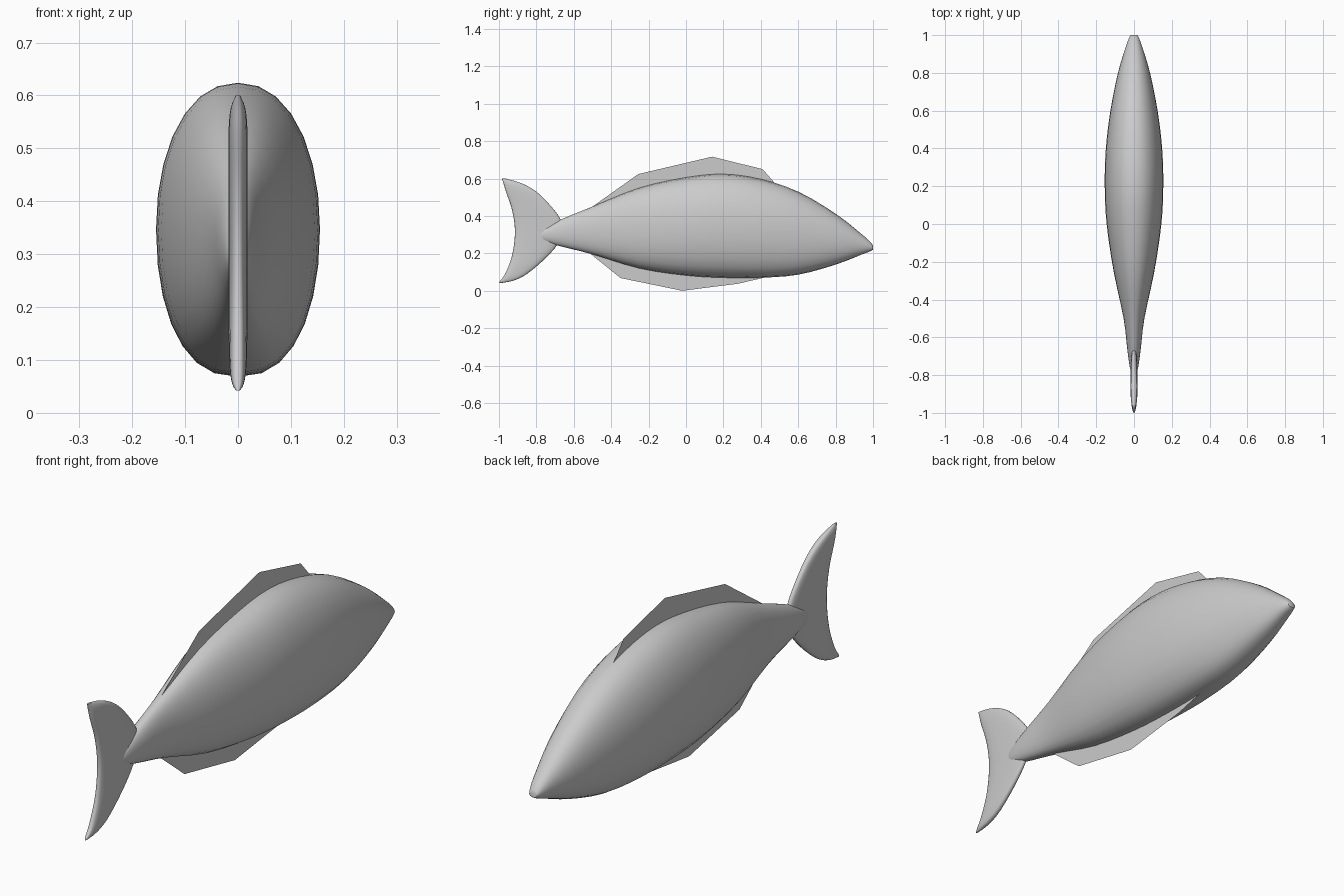
import bpy, bmesh, math

if "Cube" in bpy.data.objects:
    bpy.data.objects.remove(bpy.data.objects["Cube"])

SIDES = 28


def smooth(rows, steps=3):
    """Catmull-Rom interpolation between the given stations."""
    out = []
    for i in range(len(rows) - 1):
        a, b = rows[max(i - 1, 0)], rows[i]
        c, d = rows[i + 1], rows[min(i + 2, len(rows) - 1)]
        for k in range(steps):
            t = k / steps
            out.append([0.5 * (2*q + (r - p)*t + (2*p - 5*q + 4*r - s)*t*t
                               + (3*q - p - 3*r + s)*t**3)
                        for p, q, r, s in zip(a, b, c, d)])
    return out + [list(rows[-1])]


def sup(v, e):
    return math.copysign(abs(v) ** e, v)


def add_object(name, bm):
    bmesh.ops.recalc_face_normals(bm, faces=bm.faces[:])
    me = bpy.data.meshes.new(name)
    bm.to_mesh(me)
    bm.free()
    ob = bpy.data.objects.new(name, me)
    bpy.context.collection.objects.link(ob)
    return ob


def loft(name, rings):
    bm = bmesh.new()
    vs = [[bm.verts.new(p) for p in r] for r in rings]
    n = len(vs[0])
    for a, b in zip(vs, vs[1:]):
        for i in range(n):
            bm.faces.new((a[i], a[(i + 1) % n], b[(i + 1) % n], b[i]))
    bm.faces.new(vs[0])
    bm.faces.new(vs[-1])
    ob = add_object(name, bm)
    bpy.ops.object.select_all(action='DESELECT')
    bpy.context.view_layer.objects.active = ob
    ob.select_set(True)
    bpy.ops.object.shade_smooth_by_angle(angle=math.radians(50))
    return ob


angles = [2 * math.pi * i / SIDES for i in range(SIDES)]

# Body stations: y, bottom z, top z, half width
body = [(-0.80, 0.283, 0.300, 0.008), (-0.76, 0.262, 0.335, 0.022),
        (-0.66, 0.235, 0.385, 0.036), (-0.50, 0.195, 0.450, 0.055),
        (-0.25, 0.120, 0.550, 0.108), (0.00, 0.082, 0.606, 0.145),
        (0.20, 0.070, 0.624, 0.155), (0.40, 0.070, 0.597, 0.149),
        (0.60, 0.086, 0.530, 0.125), (0.80, 0.140, 0.412, 0.085),
        (0.94, 0.194, 0.302, 0.043), (0.985, 0.211, 0.262, 0.026),
        (1.00, 0.220, 0.242, 0.018)]
rings = []
for y, lo, hi, w in smooth(body):
    c, h = (lo + hi) / 2, (hi - lo) / 2
    rings.append([(w * sup(math.cos(a), 0.92 if math.sin(a) > 0 else 0.82), y,
                   c + h * sup(math.sin(a), 0.96)) for a in angles])
loft("body", rings)

# Crescent tail stations: z, rear y, front y, half thickness
tail = [(0.042, -1.0, -0.985, 0.003), (0.055, -0.992, -0.92, 0.011),
        (0.09, -0.967, -0.85, 0.016), (0.17, -0.935, -0.755, 0.018),
        (0.25, -0.919, -0.685, 0.018), (0.32, -0.915, -0.66, 0.018),
        (0.38, -0.920, -0.67, 0.018), (0.45, -0.935, -0.72, 0.018),
        (0.53, -0.963, -0.80, 0.018), (0.575, -0.976, -0.88, 0.014),
        (0.600, -0.985, -0.965, 0.004)]
loft("tail_fin", [[(t * sup(math.sin(a), 0.7),
                    (r + f) / 2 + (f - r) / 2 * sup(math.cos(a), 0.8), z)
                   for a in angles] for z, r, f, t in smooth(tail)])


# Thin flat fins on the centre line (y, z outlines, base sunk in the body)
def flat_fin(name, outline):
    bm = bmesh.new()
    bm.faces.new([bm.verts.new((0, y, z)) for y, z in outline])
    add_object(name, bm)


flat_fin("dorsal_fin", [(-0.50, 0.45), (-0.255, 0.624), (0.14, 0.717),
                        (0.41, 0.65), (0.48, 0.57), (0.1, 0.57), (-0.25, 0.51)])
flat_fin("belly_fin", [(-0.51, 0.197), (-0.35, 0.068), (-0.02, 0.0),
                       (0.28, 0.038), (0.46, 0.08), (0.1, 0.12), (-0.3, 0.18)])
